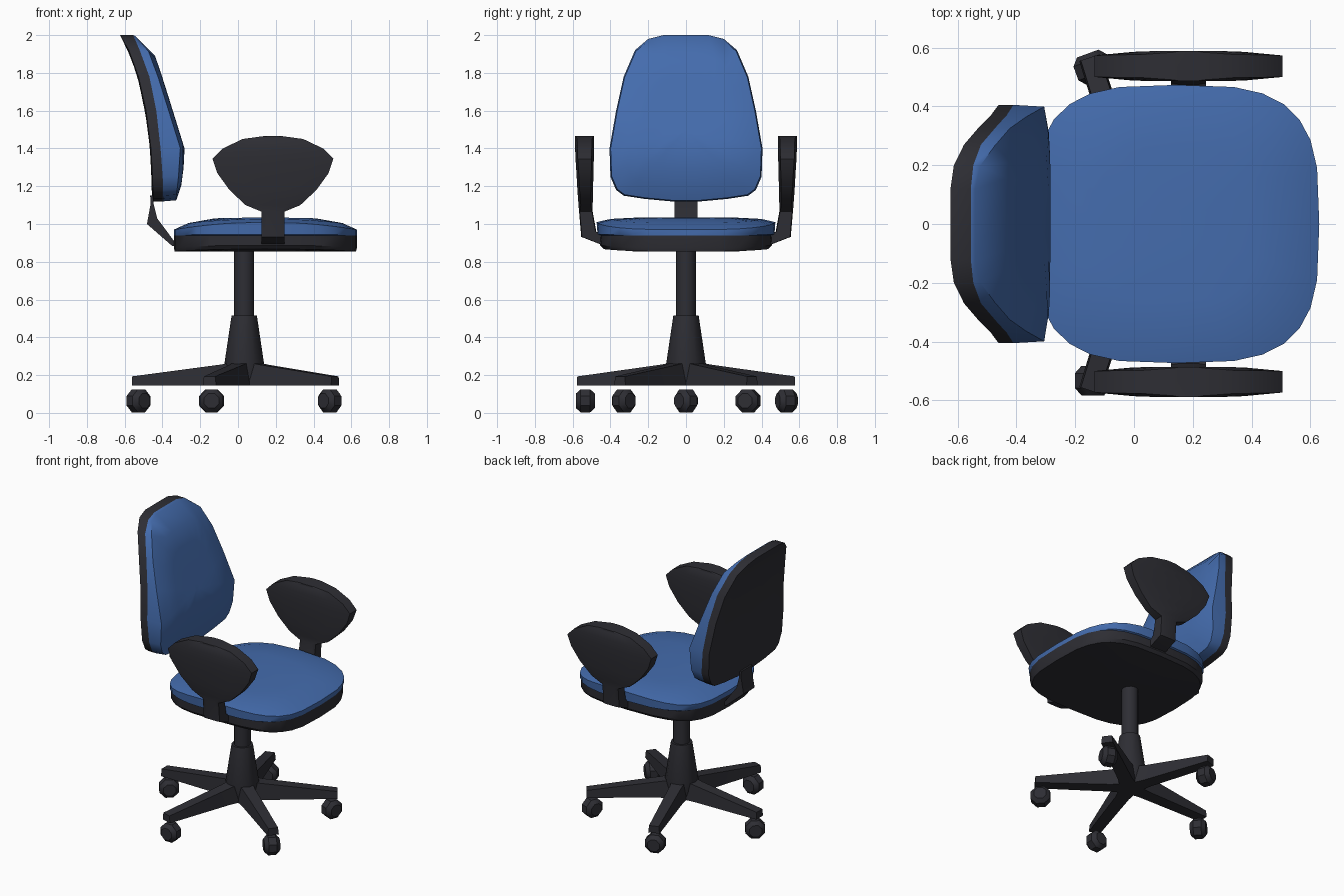
import bpy, bmesh, math
from mathutils import Matrix

if "Cube" in bpy.data.objects:
    bpy.data.objects.remove(bpy.data.objects["Cube"])


def material(name, color):
    m = bpy.data.materials.new(name)
    m.diffuse_color = (*color, 1)
    m.use_nodes = True
    m.node_tree.nodes["Principled BSDF"].inputs["Base Color"].default_value = m.diffuse_color
    return m


BLACK = material("dark plastic", (0.027, 0.027, 0.034))
BLUE = material("blue fabric", (0.058, 0.15, 0.42))


def lerp(table, z):
    """Piecewise linear lookup in [(z, value), ...] sorted by z."""
    if z <= table[0][0]:
        return table[0][1]
    for (z0, a), (z1, b) in zip(table, table[1:]):
        if z <= z1:
            return a + (b - a) * (z - z0) / (z1 - z0)
    return table[-1][1]


def loft(name, rings, blue_from=None, sharp=35, matrix=None):
    """Skin closed rings of points, cap both ends; bands from blue_from on are blue."""
    bm = bmesh.new()
    loops = [[bm.verts.new(p) for p in r] for r in rings]
    for i, (a, b) in enumerate(zip(loops, loops[1:])):
        n = len(a)
        for k in range(n):
            f = bm.faces.new((a[k], a[(k + 1) % n], b[(k + 1) % n], b[k]))
            f.material_index = int(blue_from is not None and i >= blue_from)
    bm.faces.new(loops[0])
    bm.faces.new(loops[-1]).material_index = int(blue_from is not None)
    if matrix:
        bm.transform(matrix)
    bmesh.ops.recalc_face_normals(bm, faces=bm.faces)
    for f in bm.faces:
        f.smooth = True
    for e in bm.edges:
        e.smooth = e.calc_face_angle(0) < math.radians(sharp)
    me = bpy.data.meshes.new(name)
    bm.to_mesh(me)
    bm.free()
    me.materials.append(BLACK)
    me.materials.append(BLUE)
    ob = bpy.data.objects.new(name, me)
    bpy.context.collection.objects.link(ob)
    return ob


def circle(r, z, n=12, cx=0.033):
    return [(cx + r * math.cos(2 * math.pi * k / n), r * math.sin(2 * math.pi * k / n), z)
            for k in range(n)]


# Seat: superellipse rings, pan below and drooping cushion above
def seat_ring(s, sy, z, droop=0, lift=0, n=28):
    pts = []
    for k in range(n):
        t = 2 * math.pi * k / n
        c, d = math.cos(t), math.sin(t)
        u = math.copysign(abs(c) ** (2 / 3.3), c)
        v = math.copysign(abs(d) ** (2 / 3.3), d)
        pts.append((0.145 + 0.485 * s * u, 0.473 * s * sy * v,
                    z - droop * u * u + lift * v ** 4))
    return pts


loft("seat", [
    seat_ring(0.1, 1, 0.855),
    seat_ring(0.6, 0.96, 0.855),
    seat_ring(0.99, 0.93, 0.855, lift=0.012),
    seat_ring(1.0, 0.96, 0.875, lift=0.012),
    seat_ring(1.0, 0.965, 0.94),
    seat_ring(1.0, 0.99, 0.945),
    seat_ring(1.0, 1.0, 1.01, droop=0.04),
    seat_ring(0.84, 1, 1.027, droop=0.022),
    seat_ring(0.55, 1, 1.034, droop=0.004),
    seat_ring(0.1, 1, 1.034)], blue_from=4)

# Backrest: outline seen from +x, bent along three side profiles
half = [(0.12, 2.0), (0.2, 1.98), (0.27, 1.92), (0.33, 1.78), (0.37, 1.6), (0.405, 1.4),
        (0.40, 1.25), (0.37, 1.18), (0.33, 1.15), (0.22, 1.133), (0.08, 1.12)]
outline = half + [(-y, z) for y, z in reversed(half)]
rear = [(1.12, -0.455), (1.3, -0.46), (1.45, -0.47), (1.65, -0.5), (1.87, -0.555), (2.0, -0.63)]
seam = [(1.12, -0.395), (1.3, -0.40), (1.5, -0.42), (1.7, -0.445), (1.85, -0.49), (2.0, -0.555)]
front = [(1.14, -0.305), (1.3, -0.288), (1.4, -0.283), (1.68, -0.37), (1.9, -0.44), (2.0, -0.525)]


def back_ring(s, prof, dx=0, z0=1.5):
    return [(lerp(prof, z0 + (z - z0) * s) + dx, y * s, z0 + (z - z0) * s) for y, z in outline]


loft("backrest", [
    back_ring(0.1, rear), back_ring(0.4, rear), back_ring(0.7, rear), back_ring(0.88, rear),
    back_ring(1.0, rear, 0.006), back_ring(1.0, seam),
    back_ring(0.985, front, -0.022), back_ring(0.78, front, -0.002),
    back_ring(0.55, front), back_ring(0.3, front), back_ring(0.06, front)], blue_from=5)

# Bracket joining seat and backrest
spine = [(-0.465, 1.15, -0.445, 1.15), (-0.462, 1.11, -0.448, 1.11), (-0.482, 1.0, -0.428, 1.03),
         (-0.35, 0.885, -0.335, 0.905), (-0.2, 0.86, -0.2, 0.88)]
loft("back_bracket", [[(a, -0.06, b), (a, 0.06, b), (c, 0.06, d), (c, -0.06, d)]
                      for a, b, c, d in spine], sharp=20)

# Armrests: stacked slices of (z, half length, inner y, outer y)
slices = [(0.895, 0.06, 0.40, 0.46), (0.932, 0.06, 0.42, 0.555), (0.96, 0.06, 0.475, 0.557),
          (1.065, 0.06, 0.494, 0.566), (1.10, 0.145, 0.494, 0.569), (1.18, 0.23, 0.492, 0.575),
          (1.27, 0.295, 0.49, 0.58), (1.345, 0.32, 0.488, 0.585), (1.40, 0.265, 0.487, 0.587),
          (1.45, 0.16, 0.486, 0.588), (1.465, 0.05, 0.486, 0.588)]
for side, label in ((1, "left"), (-1, "right")):
    rings = []
    for z, w, a, b in slices:
        i = 0.012 if w > 0.1 else 0.004
        ring = [(-w, a + i), (-0.6 * w, a), (0.6 * w, a), (w, a + i),
                (w, b - i), (0.6 * w, b), (-0.6 * w, b), (-w, b - i)]
        rings.append([(0.185 + x, side * y, z) for x, y in ring])
    loft("armrest_" + label, rings, sharp=40)

# Gas column and tapered hub
loft("column", [circle(0.053, 0.5), circle(0.053, 0.87)])
loft("hub", [circle(0.085, 0.145), circle(0.105, 0.26), circle(0.067, 0.515)], sharp=40)

# Five star legs with casters
axle_turn = {0: 20, 1: 70, 2: 40, 3: 0, 4: -45}
for i, deg in enumerate((108, 36, 180, 252, 324)):
    place = Matrix.Translation((0.033, 0, 0)) @ Matrix.Rotation(math.radians(deg), 4, 'Z')
    loft(f"base_leg_{i + 1}",
         [[(r, -w, 0.145), (r, w, 0.145), (r, w * 0.85, top), (r, -w * 0.85, top)]
          for r, w, top in ((0, 0.06, 0.278), (0.13, 0.045, 0.255), (0.595, 0.037, 0.193))],
         matrix=place)
    # wheel: bevelled drum lying on a horizontal axle
    hub = place @ Matrix.Translation((0.56, 0, 0))
    spin = (Matrix.Translation((hub.translation.x, hub.translation.y, 0.064))
            @ Matrix.Rotation(math.radians(axle_turn[i]), 4, 'Z')
            @ Matrix.Rotation(math.radians(90), 4, 'X')
            @ Matrix.Rotation(math.radians(22.5), 4, 'Z'))
    loft(f"caster_{i + 1}",
         [circle(r, z, 8, 0) for r, z in
          ((0.042, -0.05), (0.066, -0.025), (0.066, 0.025), (0.042, 0.05))],
         sharp=40, matrix=spin)
